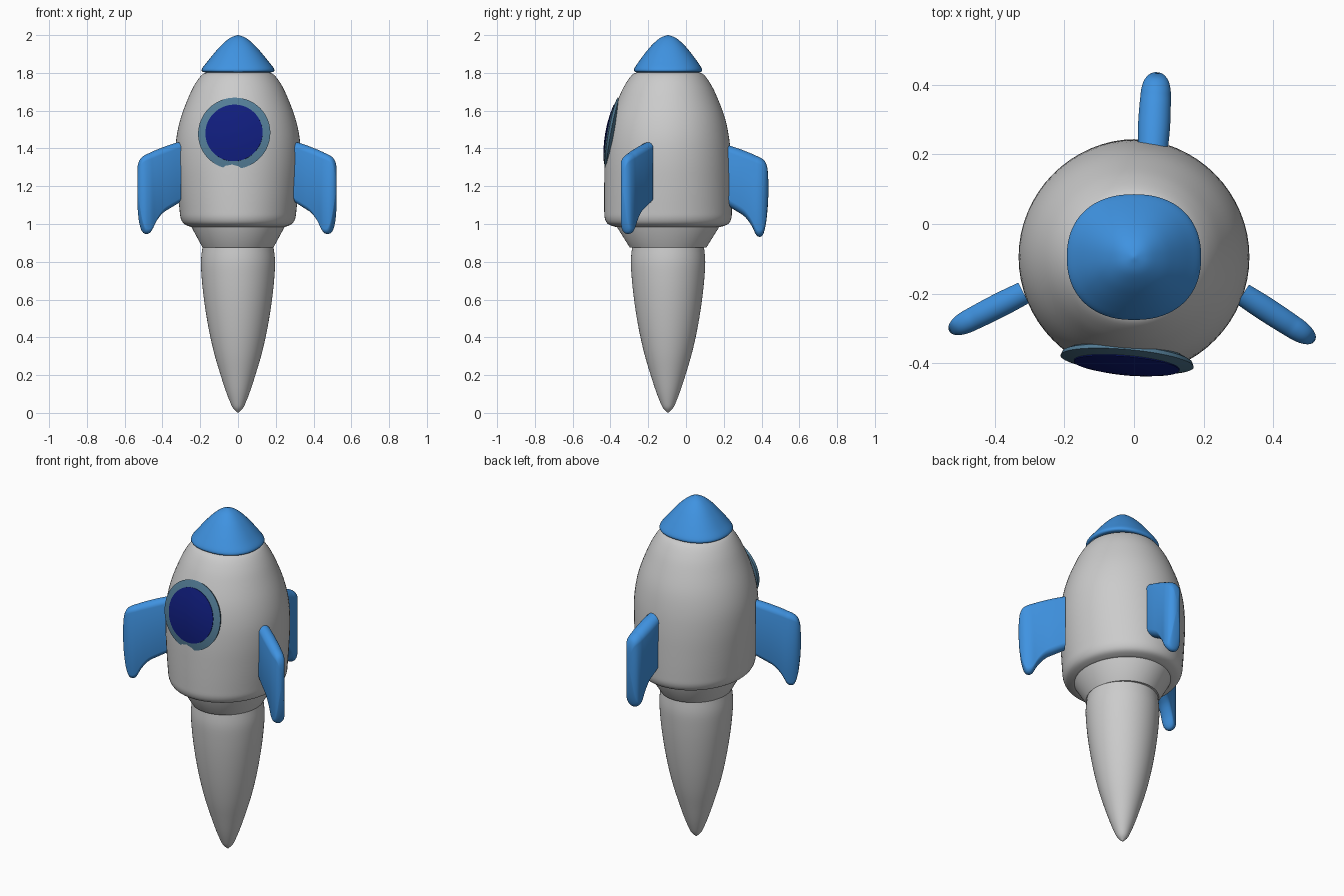
import bpy, bmesh
from math import sin, cos, pi, radians
from mathutils import Matrix, Vector

if "Cube" in bpy.data.objects:
    bpy.data.objects.remove(bpy.data.objects["Cube"])

AXIS_Y = -0.095


def material(name, rgb):
    m = bpy.data.materials.new(name)
    m.diffuse_color = (*rgb, 1)
    m.use_nodes = True
    m.node_tree.nodes["Principled BSDF"].inputs["Base Color"].default_value = m.diffuse_color
    return m


BLUE = material("blue", (0.05, 0.29, 0.75))
RING = material("ring_blue", (0.085, 0.2, 0.3))
NAVY = material("navy", (0.005, 0.012, 0.2))


def loft(name, rings, mat=None, matrix=Matrix(), angle=40):
    """Skin a list of equal-length point rings and cap both ends."""
    bm = bmesh.new()
    vs = [[bm.verts.new(matrix @ Vector(p)) for p in r] for r in rings]
    n = len(vs[0])
    for a, b in zip(vs, vs[1:]):
        for i in range(n):
            j = (i + 1) % n
            bm.faces.new((a[i], a[j], b[j], b[i]))
    bm.faces.new(vs[0])
    bm.faces.new(vs[-1])
    bmesh.ops.recalc_face_normals(bm, faces=bm.faces)
    me = bpy.data.meshes.new(name)
    bm.to_mesh(me)
    bm.free()
    ob = bpy.data.objects.new(name, me)
    bpy.context.collection.objects.link(ob)
    if mat:
        me.materials.append(mat)
    bpy.ops.object.select_all(action='DESELECT')
    ob.select_set(True)
    bpy.context.view_layer.objects.active = ob
    bpy.ops.object.shade_smooth_by_angle(angle=radians(angle))
    return ob


def spline(rows, steps=4):
    """Catmull-Rom through rows of numbers."""
    p = [Vector(r) for r in rows]
    p = [p[0]] + p + [p[-1]]
    out = []
    for a, b, c, d in zip(p, p[1:], p[2:], p[3:]):
        for k in range(steps):
            t = k / steps
            out.append(0.5 * (2 * b + (c - a) * t + (2 * a - 5 * b + 4 * c - d) * t * t
                              + (3 * b - a - 3 * c + d) * t ** 3))
    return out + [p[-1]]


def oval(z, rx, ry, power=2.0, n=64):
    """Superellipse ring at height z."""
    def f(c):
        return (1 if c >= 0 else -1) * abs(c) ** (2 / power)
    return [(rx * f(cos(2 * pi * i / n)), ry * f(sin(2 * pi * i / n)), z) for i in range(n)]


def turned(name, rows, mat=None, power=2.0, smooth=True):
    rows = spline(rows) if smooth else rows
    return loft(name, [oval(z, rx, ry, power) for z, rx, ry in rows], mat,
                Matrix.Translation((0, AXIS_Y, 0)))


# Hull, rows are (z, x radius, y radius)
turned("hull", [
    (1.803, 0.165, 0.165), (1.79, 0.19, 0.19), (1.75, 0.222, 0.22), (1.685, 0.256, 0.254),
    (1.565, 0.302, 0.3), (1.45, 0.327, 0.324), (1.33, 0.331, 0.335), (1.2, 0.322, 0.338),
    (1.08, 0.31, 0.338), (1.03, 0.303, 0.335), (1.0, 0.285, 0.318), (0.985, 0.25, 0.28)])

# Nozzle skirt and tapered plume
turned("nozzle", [(1.0, 0.25, 0.272), (0.983, 0.246, 0.27), (0.876, 0.188, 0.203)], smooth=False)
turned("plume", [
    (0.878, 0.188, 0.19), (0.8, 0.196, 0.197), (0.7, 0.191, 0.191), (0.6, 0.18, 0.18),
    (0.5, 0.165, 0.165), (0.4, 0.146, 0.146), (0.3, 0.122, 0.122), (0.2, 0.092, 0.092),
    (0.12, 0.066, 0.066), (0.06, 0.043, 0.043), (0.025, 0.026, 0.026), (0.003, 0.004, 0.004)])

# Nose cap with a slightly squared plan
turned("nose_cap", [
    (1.803, 0.17, 0.16), (1.806, 0.188, 0.176), (1.822, 0.191, 0.179), (1.86, 0.162, 0.155),
    (1.907, 0.124, 0.12), (1.95, 0.085, 0.083), (1.985, 0.042, 0.042), (2.0, 0.003, 0.003)],
    BLUE, power=2.25)


# Porthole: shallow domed ring and glass facing along a tilted axis
facing = Vector((-0.09, -1, 0.18)).to_track_quat('Z', 'Y').to_matrix().to_4x4()
port = Matrix.Translation((-0.02, -0.394, 1.48)) @ facing


def dome(r):
    return 0.028 * (1 - (r / 0.192) ** 2)


ring = [(-0.03, 0.15), (-0.012, 0.187)] + [(dome(r), r) for r in (0.192, 0.18, 0.165, 0.15, 0.14)]
loft("porthole_ring", [oval(d, r, r) for d, r in ring], RING, port)
glass = [(-0.005, 0.152)] + [(dome(r) + 0.003, r) for r in (0.152, 0.12, 0.08, 0.04, 0.004)]
loft("porthole_glass", [oval(d, r, r) for d, r in glass], NAVY, port)

# Fins, rows are (distance out, bottom z, top z, half thickness)
FIN = spline([
    (-0.01, 1.095, 1.418, 0.035), (0.04, 1.065, 1.402, 0.037), (0.08, 1.038, 1.387, 0.037),
    (0.115, 0.992, 1.373, 0.036), (0.138, 0.945, 1.362, 0.035), (0.155, 0.932, 1.355, 0.034),
    (0.175, 0.942, 1.343, 0.03), (0.19, 0.995, 1.325, 0.023), (0.2, 1.08, 1.29, 0.014),
    (0.204, 1.15, 1.23, 0.004)], 3)


def fin(name, root, angle, stretch, thick, lift):
    """Flat rounded fin leaving root along the given plan angle."""
    rings = []
    for u, lo, hi, t in FIN:
        t *= thick
        mid, h = (lo + hi) / 2, max((hi - lo) / 2 - t, 0)
        ring = []
        for k in range(24):
            a = 2 * pi * (k + 0.5) / 24
            ring.append((u * stretch, t * cos(a), mid + t * sin(a) + (h if sin(a) > 0 else -h)))
        rings.append(ring)
    m = Matrix.Translation((*root, lift)) @ Matrix.Rotation(radians(angle), 4, 'Z')
    loft(name, rings, BLUE, m, 50)


fin("back_fin", (0.055, 0.232), 87, 1.0, 1.25, 0)
fin("right_fin", (0.322, -0.208), -33, 1.15, 0.95, 0.015)
fin("left_fin", (-0.327, -0.203), 207, 1.12, 0.95, 0.015)
